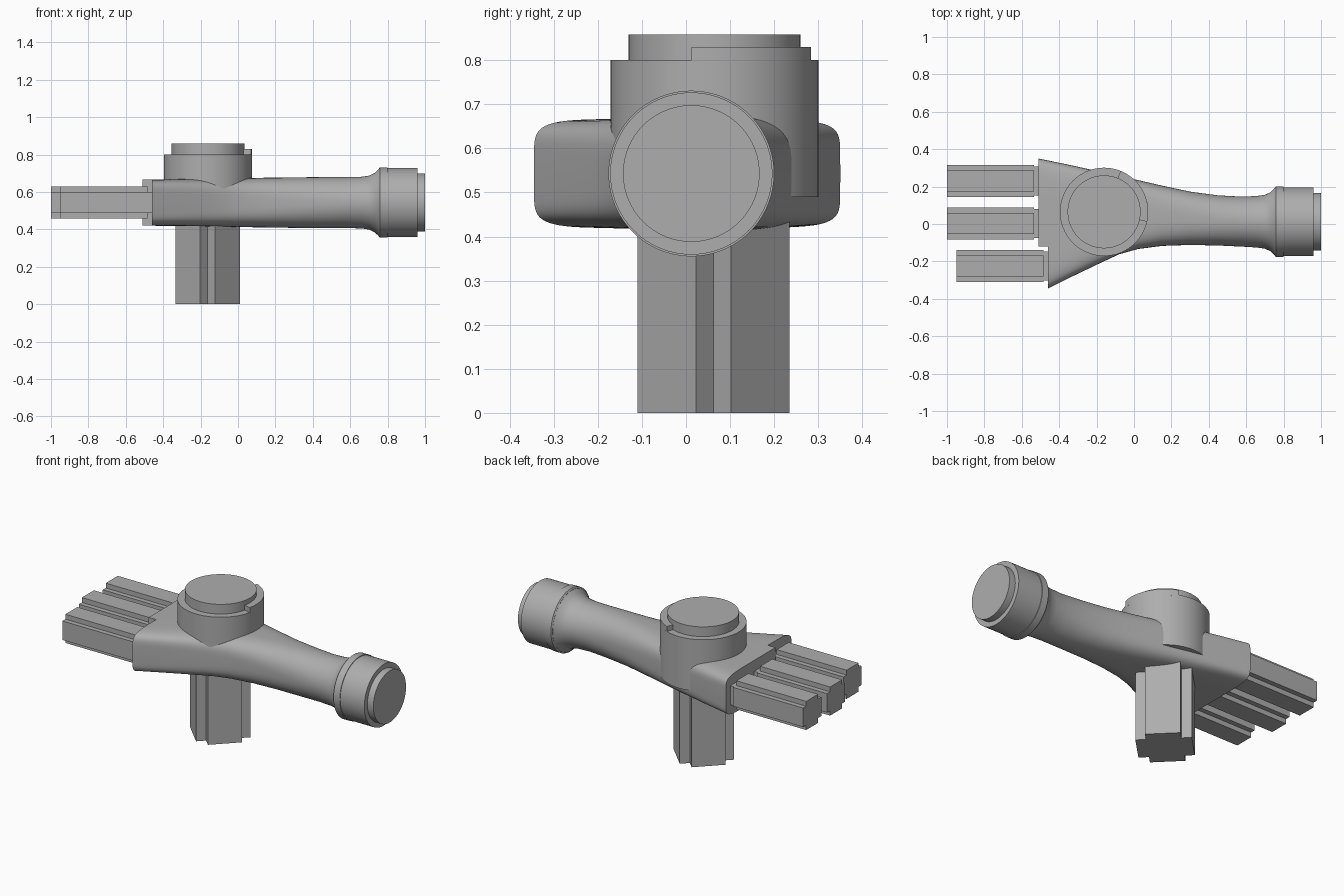
import bpy, bmesh, math
from mathutils import Matrix, Vector

if "Cube" in bpy.data.objects:
    bpy.data.objects.remove(bpy.data.objects["Cube"], do_unlink=True)

grey = bpy.data.materials.new("plain grey")
grey.use_nodes = True
COLOUR = (0.42, 0.42, 0.42, 1)
grey.diffuse_color = COLOUR
grey.node_tree.nodes["Principled BSDF"].inputs["Base Color"].default_value = COLOUR


def finish(bm, name, smooth=True):
    bmesh.ops.recalc_face_normals(bm, faces=bm.faces)
    mesh = bpy.data.meshes.new(name)
    bm.to_mesh(mesh)
    bm.free()
    mesh.materials.append(grey)
    ob = bpy.data.objects.new(name, mesh)
    bpy.context.collection.objects.link(ob)
    if smooth:
        bpy.ops.object.select_all(action='DESELECT')
        ob.select_set(True)
        bpy.context.view_layer.objects.active = ob
        bpy.ops.object.shade_smooth_by_angle(angle=math.radians(35))
    return ob


def loft(name, rings):
    """Skin a list of equal-length closed rings and cap both ends."""
    bm = bmesh.new()
    loops = [[bm.verts.new(p) for p in ring] for ring in rings]
    n = len(loops[0])
    for a, b in zip(loops, loops[1:]):
        for i in range(n):
            j = (i + 1) % n
            bm.faces.new((a[i], a[j], b[j], b[i]))
    bm.faces.new(loops[0])
    bm.faces.new(loops[-1])
    return finish(bm, name)


def box(name, low, high):
    bm = bmesh.new()
    bmesh.ops.create_cube(bm, size=1)
    low, high = Vector(low), Vector(high)
    bmesh.ops.transform(bm, verts=bm.verts, matrix=Matrix.Translation((low + high) / 2)
                        @ Matrix.Diagonal((*(high - low), 1)))
    return finish(bm, name, False)


def circle(r, n=64):
    return [(r * math.cos(math.tau * i / n), r * math.sin(math.tau * i / n)) for i in range(n)]


def notched_bar(name, half, notch, length, matrix):
    """Square bar with all four corners notched, extruded along local z."""
    k = half - notch
    quarter = [(half, -k), (half, k), (k, k)]
    outline = []
    for q in range(4):
        for x, y in quarter:
            for _ in range(q):
                x, y = -y, x
            outline.append((x, y))
    bm = bmesh.new()
    face = bm.faces.new([bm.verts.new((x, y, 0)) for x, y in outline])
    top = bmesh.ops.extrude_face_region(bm, geom=[face])["geom"]
    bmesh.ops.translate(bm, vec=(0, 0, length),
                        verts=[v for v in top if isinstance(v, bmesh.types.BMVert)])
    bmesh.ops.transform(bm, verts=bm.verts, matrix=matrix)
    return finish(bm, name, False)


AXIS_Y, AXIS_Z = 0.012, 0.543

# Body: wide squarish end blending into a round grip (x, y low, y high, half height, squareness)
stations = [(-0.51, -0.37, 0.35, 0.123, 7), (-0.35, -0.29, 0.317, 0.125, 6),
            (-0.2, -0.218, 0.284, 0.127, 5), (-0.08, -0.162, 0.257, 0.129, 4.2),
            (0.02, -0.134, 0.235, 0.131, 3.6), (0.15, -0.117, 0.205, 0.133, 3),
            (0.3, -0.112, 0.173, 0.135, 2.5), (0.45, -0.115, 0.153, 0.136, 2.2),
            (0.58, -0.121, 0.146, 0.136, 2), (0.66, -0.126, 0.15, 0.138, 2),
            (0.70, -0.132, 0.156, 0.144, 2), (0.73, -0.146, 0.17, 0.158, 2),
            (0.755, -0.17, 0.194, 0.182, 2)]


def body_ring(x, lo, hi, h, p):
    def power(c):
        return math.copysign(abs(c) ** (2 / p), c)
    return [(x, (lo + hi) / 2 + (hi - lo) / 2 * power(c), AXIS_Z + h * power(s))
            for c, s in circle(1, 96)]


body = loft("body", [body_ring(*s) for s in stations])

# Step in the wide end
cutter = box("body_step_cutter", (-0.7, -0.6, 0.2), (-0.46, -0.12, 0.9))
cutter.hide_render = True
cut = body.modifiers.new("step", 'BOOLEAN')
cut.operation = 'DIFFERENCE'
cut.solver = 'EXACT'
cut.object = cutter
bpy.context.view_layer.objects.active = body
bpy.ops.object.modifier_apply(modifier=cut.name)
bpy.data.objects.remove(cutter, do_unlink=True)


# End cap of the grip
def cap_ring(x, r):
    return [(x, AXIS_Y + a, AXIS_Z + b) for a, b in circle(r, 96)]


loft("grip_cap", [cap_ring(x, r) for x, r in
                  [(0.752, 0.18), (0.758, 0.188), (0.80, 0.188), (0.80, 0.184), (0.96, 0.184)]])
loft("grip_end_disc", [cap_ring(0.95, 0.155), cap_ring(1.0, 0.155)])

# Upright barrel with its top disc
CX, CY = -0.16, 0.065


def barrel_ring(z, r):
    return [(CX + a, CY + b, z) for a, b in circle(r, 96)]


loft("barrel", [barrel_ring(z, 0.236) for z in (0.49, 0.80)])
loft("barrel_top_disc", [barrel_ring(z, 0.195) for z in (0.79, 0.858)])

# Raised rim along part of the barrel's edge
rim = []
for step in range(25):
    a = math.radians(-13 + 81 * step / 24)
    rim.append([(CX + r * math.cos(a), CY + r * math.sin(a), z)
                for r, z in ((0.19, 0.79), (0.236, 0.79), (0.236, 0.83), (0.19, 0.83))])
loft("barrel_rim", rim)

# Lower post, turned by an eighth of a circle
notched_bar("lower_post", 0.15, 0.056, 0.5,
            Matrix.Translation((-0.1625, 0.0625, 0)) @ Matrix.Rotation(math.pi / 4, 4, 'Z'))

# Three prongs with narrower necks
for name, tip, y in (("back", -1.0, 0.23), ("middle", -1.0, 0.003), ("front", -0.95, -0.225)):
    notched_bar(name + "_prong", 0.086, 0.029, 0.465,
                Matrix.Translation((tip, y, AXIS_Z)) @ Matrix.Rotation(math.pi / 2, 4, 'Y'))
    box(name + "_prong_neck", (tip + 0.46, y - 0.078, AXIS_Z - 0.057),
        (tip + 0.51, y + 0.078, AXIS_Z + 0.057))
